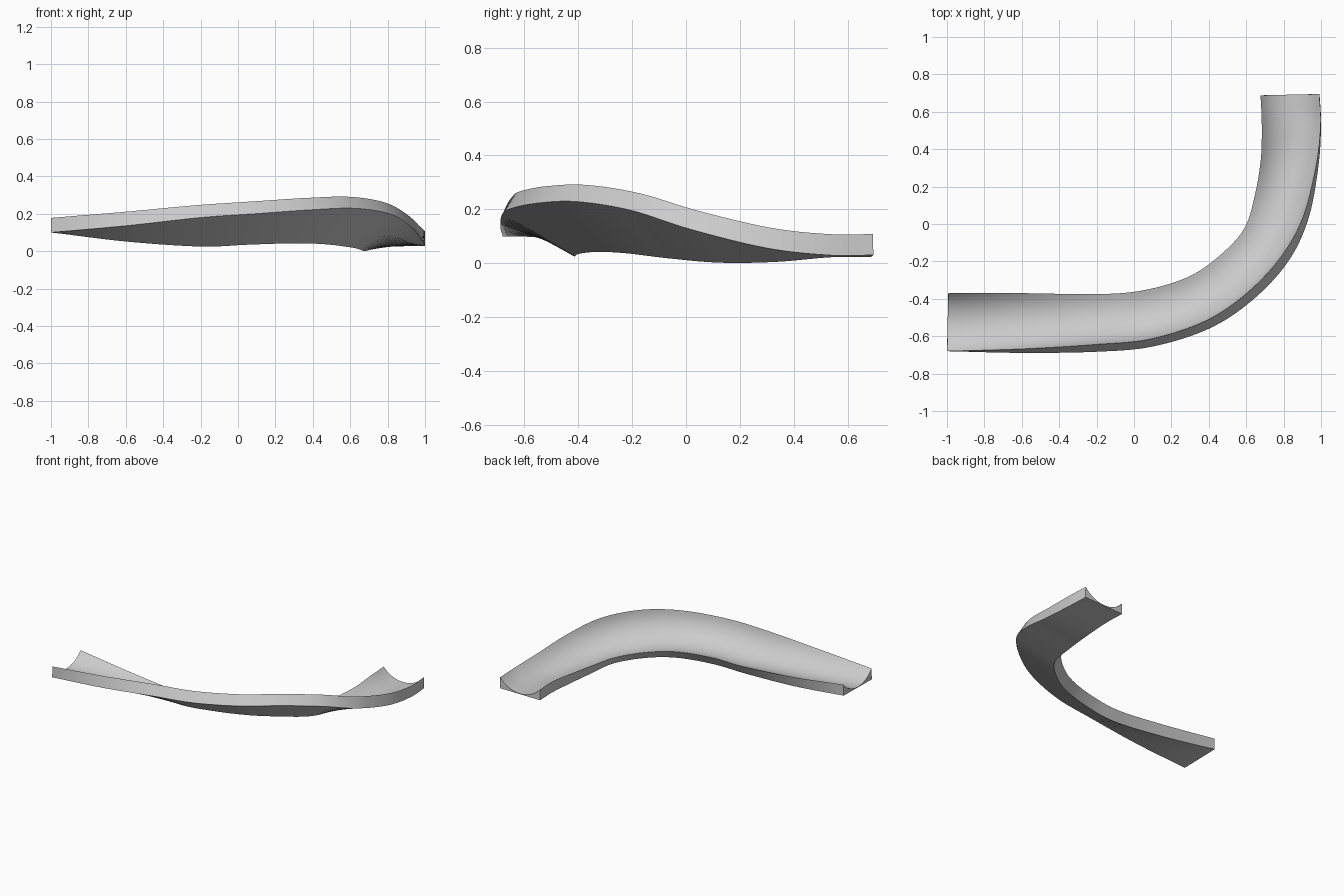
import bpy, bmesh
from math import sqrt
from mathutils import Vector

if "Cube" in bpy.data.objects:
    bpy.data.objects.remove(bpy.data.objects["Cube"])

WALL, THIN = 0.078, 0.004      # rim height, floor thickness in the middle
ARC, STEPS = 20, 8             # segments across the trough, and per path span

# Stations: outer bottom edge (x, y, z), inner bottom edge (x, y, z)
stations = [
    (-1.0, -.68, .10, -.993, -.37, .10),
    (-.6, -.689, .136, -.6, -.391, .052),
    (-.2, -.683, .18, -.2, -.414, .025),
    (.1, -.655, .201, .054, -.396, .035),
    (.4, -.56, .222, .295, -.330, .042),
    (.63, -.41, .229, .468, -.223, .037),
    (.82, -.207, .197, .618, -.064, .018),
    (.93, .02, .125, .670, .127, .002),
    (.985, .30, .056, .690, .335, .005),
    (1.0, .53, .03, .685, .535, .022),
    (.992, .695, .03, .678, .688, .024),
]


def smooth_path(pts):
    """Catmull-Rom curve through the points."""
    p = [2 * pts[0] - pts[1]] + pts + [2 * pts[-1] - pts[-2]]
    out = []
    for i in range(1, len(p) - 2):
        a, b, c, d = p[i - 1:i + 3]
        for k in range(STEPS):
            t = k / STEPS
            out.append(0.5 * (2 * b + (c - a) * t + (2 * a - 5 * b + 4 * c - d) * t * t
                              + (3 * b - a - 3 * c + d) * t ** 3))
    return out + [pts[-1]]


outer = smooth_path([Vector(s[:3]) for s in stations])
inner = smooth_path([Vector(s[3:]) for s in stations])
mid = [(a + b) / 2 for a, b in zip(outer, inner)]

# Cross-section: (fraction across, height) with a circular trough on top
sag = WALL - THIN
half = 0.155
rad = (half ** 2 + sag ** 2) / (2 * sag)
section = [(0, 0), (1, 0)]
for k in range(ARC + 1):
    f = 1 - k / ARC
    u = (f - 0.5) * 2 * half
    section.append((f, THIN + rad - sqrt(rad * rad - u * u)))

# Banked trough: loft the section along the two edges
bm = bmesh.new()
rings = []
n = len(mid)
for i in range(n):
    tangent = mid[min(i + 1, n - 1)] - mid[max(i - 1, 0)]
    across = inner[i] - outer[i]
    up = tangent.cross(across).normalized()
    rings.append([bm.verts.new(outer[i] + across * f + up * h) for f, h in section])
m = len(section)
for r, s in zip(rings, rings[1:]):
    for j in range(m):
        k = (j + 1) % m
        bm.faces.new((r[j], r[k], s[k], s[j]))

# End caps as strips between the flat bottom and the arc
for ring in (rings[0], rings[-1]):
    bm.faces.new(ring)
bmesh.ops.recalc_face_normals(bm, faces=bm.faces)

mesh = bpy.data.meshes.new("banked_trough")
bm.to_mesh(mesh)
bm.free()
trough = bpy.data.objects.new("banked_trough", mesh)
bpy.context.collection.objects.link(trough)
bpy.context.view_layer.objects.active = trough
trough.select_set(True)
bpy.ops.object.shade_smooth_by_angle(angle=0.5)
